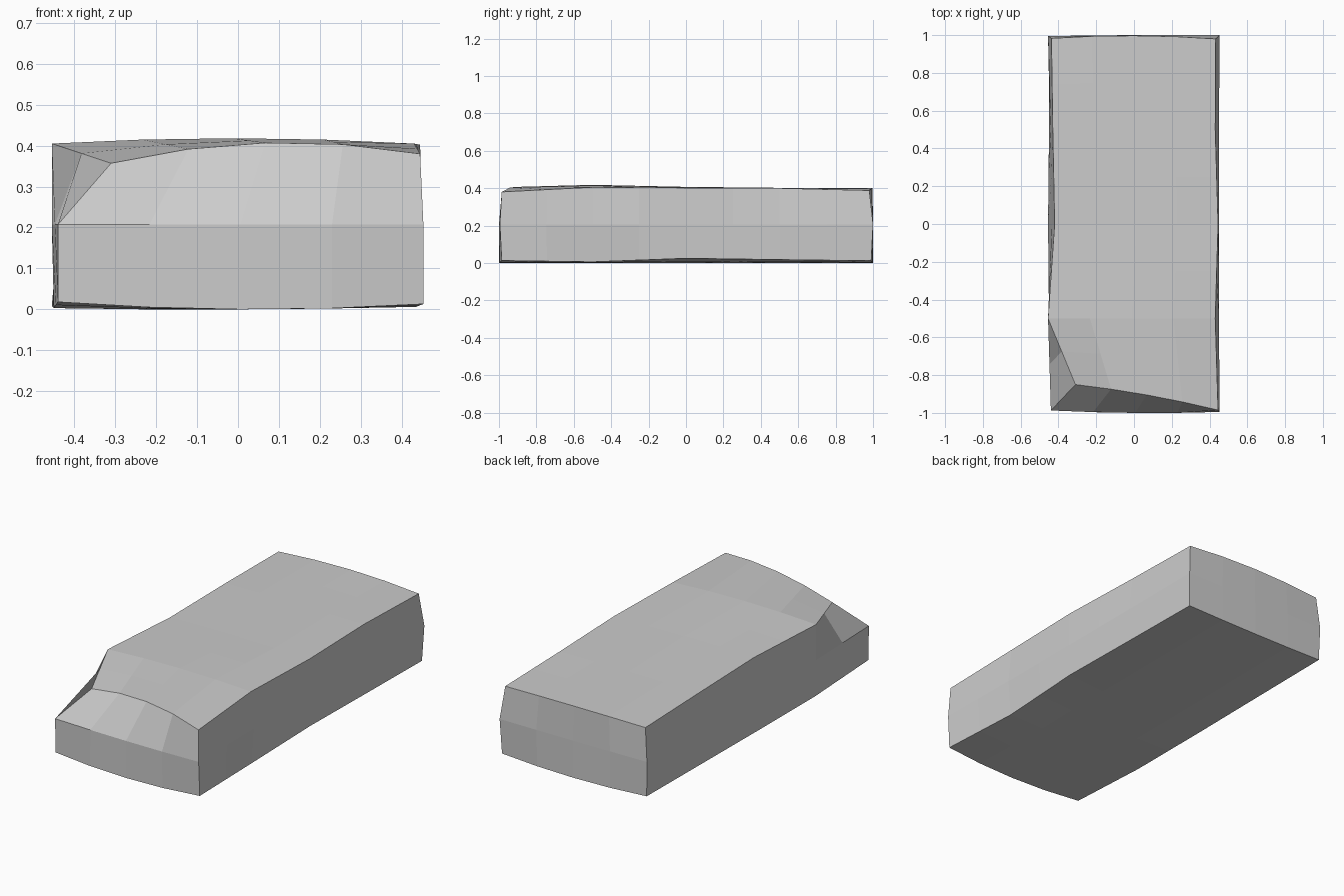
import bpy, bmesh

if "Cube" in bpy.data.objects:
    bpy.data.objects.remove(bpy.data.objects["Cube"])

NU, NV, NW = 4, 8, 2  # segments across, along, up

# Control rows: [bottom, middle, top]; five stations from front to back
LEFT_X = [[-.44, -.45, -.455, -.45, -.45],
          [-.44, -.455, -.435, -.44, -.455],
          [-.31, -.455, -.42, -.43, -.437]]
RIGHT_X = [[.453, .435, .445, .445, .445],
           [.453, .45, .45, .45, .453],
           [.445, .43, .445, .43, .432]]
# Left, centre, right heights along the length
BOTTOM_Z = [[.018, .003, .008, .008, .012], [0, 0, 0, 0, 0], [.013, .006, .025, .018, .012]]
TOP_Z = [[.357, .405, .402, .398, .39], [.407, .418, .407, .402, .40], [.38, .405, .402, .4, .388]]
# Left, centre, right end positions for bottom, middle, top
FRONT_Y = [[-.985, -1, -.985], [-.987, -1, -.995], [-.85, -.905, -.985]]
BACK_Y = [[.99, 1, .99], [.995, 1, 1], [.983, .997, .98]]


def along(row, v):
    """Linear blend between the five stations, v in 0..4."""
    i = min(int(v), 3)
    return row[i] + (row[i + 1] - row[i]) * (v - i)


def bow(a, b, c, u):
    """Quadratic through left, centre and right, u in -1..1."""
    return a * u * (u - 1) / 2 + b * (1 - u * u) + c * u * (u + 1) / 2


def point(i, j, k):
    u, v = 2 * i / NU - 1, 4 * j / NV
    x0, x1 = along(LEFT_X[k], v), along(RIGHT_X[k], v)
    x = x0 + (x1 - x0) * (u + 1) / 2
    y = v / 2 - 1
    y += (bow(*FRONT_Y[k], u) + 1) * max(0, 1 - v)
    y += (bow(*BACK_Y[k], u) - 1) * max(0, v - 3)
    low = bow(*[along(r, v) for r in BOTTOM_Z], u)
    high = bow(*[along(r, v) for r in TOP_Z], u)
    return x, y, (low, .207, high)[k]


# Worn stone slab with a chipped front corner
bm = bmesh.new()
cache = {}


def vert(i, j, k):
    if (i, j, k) not in cache:
        cache[i, j, k] = bm.verts.new(point(i, j, k))
    return cache[i, j, k]


def sheet(na, nb, place):
    for a in range(na):
        for b in range(nb):
            bm.faces.new([vert(*place(a + p, b + q)) for p, q in ((0, 0), (1, 0), (1, 1), (0, 1))])


for k in (0, NW):
    sheet(NU, NV, lambda a, b: (a, b, k))
for j in (0, NV):
    sheet(NU, NW, lambda a, b: (a, j, b))
for i in (0, NU):
    sheet(NV, NW, lambda a, b: (i, a, b))
bmesh.ops.recalc_face_normals(bm, faces=bm.faces)

mesh = bpy.data.meshes.new("stone_slab")
bm.to_mesh(mesh)
bm.free()
slab = bpy.data.objects.new("stone_slab", mesh)
bpy.context.collection.objects.link(slab)
